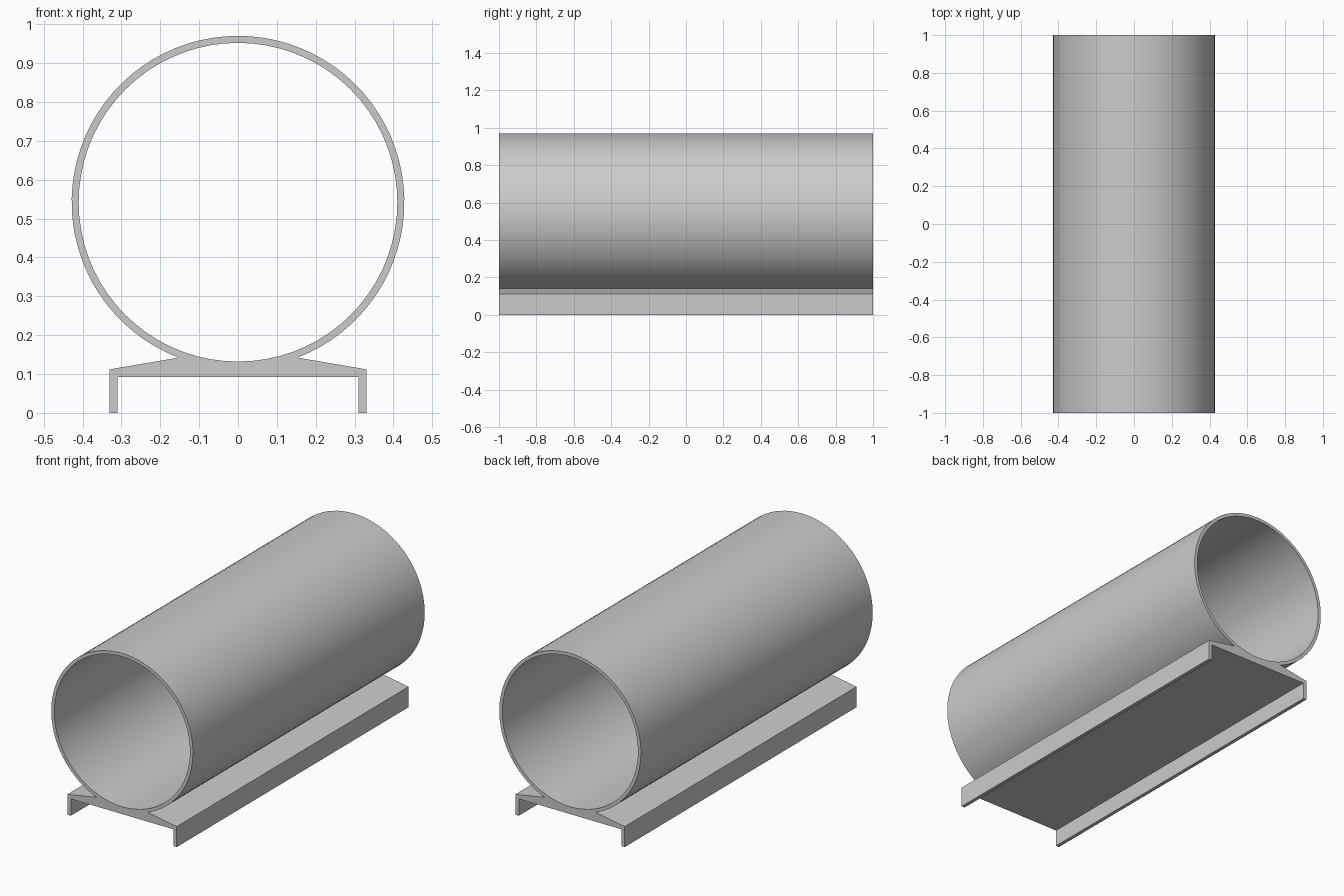
import bpy, bmesh
from math import sin, cos, asin, pi, radians

cube = bpy.data.objects.get("Cube")
if cube:
    bpy.data.objects.remove(cube, do_unlink=True)

LENGTH = 2.0
CENTRE_Z = 0.542
OUTER, INNER = 0.428, 0.41
SEGMENTS = 72


def arc(radius, start, end, count):
    """Points on a circle about the pipe axis, angles measured from straight down."""
    return [(radius * sin(start + (end - start) * i / count),
             CENTRE_Z - radius * cos(start + (end - start) * i / count))
            for i in range(count + 1)]


def add_loop(bm, points):
    verts = [bm.verts.new((x, -LENGTH / 2, z)) for x, z in points]
    return [bm.edges.new((v, verts[i - 1])) for i, v in enumerate(verts)]


# Outline: pipe outside, then the sloped base with its two side flanges
joint = asin(0.153 / OUTER)
half_base = [(0.33, 0.112), (0.33, 0), (0.31, 0), (0.31, 0.092)]
outline = arc(OUTER, joint, 2 * pi - joint, SEGMENTS)
outline += [(-x, z) for x, z in half_base] + half_base[::-1]
bore = arc(INNER, 0, 2 * pi, SEGMENTS)[:-1]

# Fill the section around the bore and extrude it along the length
bm = bmesh.new()
edges = add_loop(bm, outline) + add_loop(bm, bore)
bmesh.ops.triangle_fill(bm, edges=edges, use_beauty=True)
result = bmesh.ops.extrude_face_region(bm, geom=bm.faces[:], use_keep_orig=True)
moved = [g for g in result["geom"] if isinstance(g, bmesh.types.BMVert)]
bmesh.ops.translate(bm, verts=moved, vec=(0, LENGTH, 0))
bmesh.ops.recalc_face_normals(bm, faces=bm.faces[:])
mesh = bpy.data.meshes.new("pipe_on_base")
bm.to_mesh(mesh)
bm.free()

# Plain grey finish
grey = bpy.data.materials.new("light_grey")
grey.use_nodes = True
colour = (0.6, 0.6, 0.6, 1)
grey.diffuse_color = colour
grey.node_tree.nodes["Principled BSDF"].inputs["Base Color"].default_value = colour
mesh.materials.append(grey)

pipe = bpy.data.objects.new("pipe_on_base", mesh)
bpy.context.collection.objects.link(pipe)
bpy.ops.object.select_all(action="DESELECT")
pipe.select_set(True)
bpy.context.view_layer.objects.active = pipe
bpy.ops.object.shade_smooth_by_angle(angle=radians(30))
